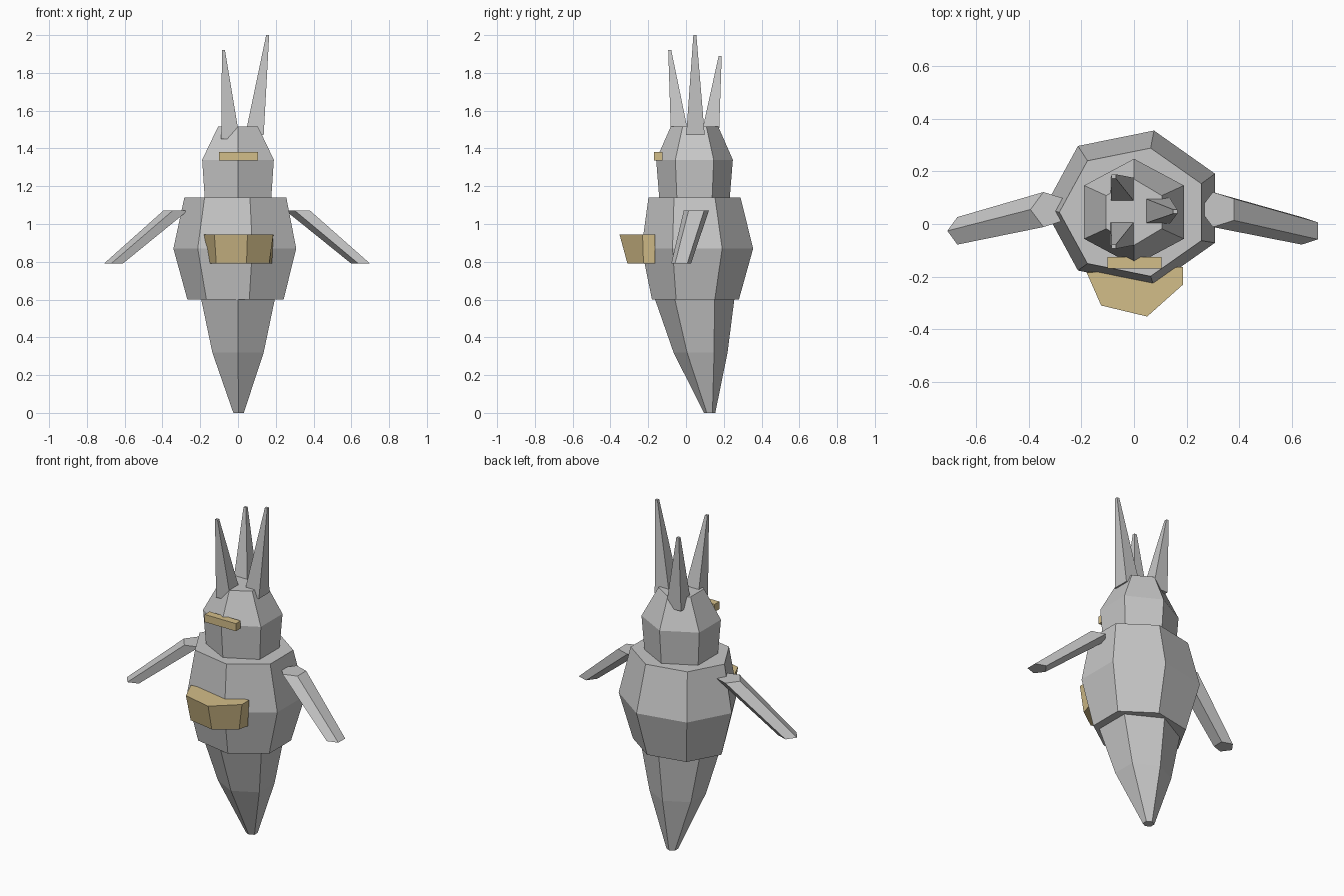
import bpy, bmesh, math

if "Cube" in bpy.data.objects:
    bpy.data.objects.remove(bpy.data.objects["Cube"])


def material(name, rgb):
    m = bpy.data.materials.new(name)
    m.diffuse_color = (*rgb, 1)
    m.use_nodes = True
    m.node_tree.nodes["Principled BSDF"].inputs["Base Color"].default_value = m.diffuse_color
    return m


GREY = material("stone grey", (0.57, 0.57, 0.57))
TAN = material("sand tan", (0.65, 0.51, 0.25))


def loft(name, rings, mat):
    """Join stacked rings of points with flat faces and close both ends."""
    bm = bmesh.new()
    rows = [[bm.verts.new(p) for p in ring] for ring in rings]
    n = len(rows[0])
    for a, b in zip(rows, rows[1:]):
        for i in range(n):
            j = (i + 1) % n
            bm.faces.new((a[i], a[j], b[j], b[i]))
    bm.faces.new(rows[0][::-1])
    bm.faces.new(rows[-1])
    bmesh.ops.recalc_face_normals(bm, faces=bm.faces)
    me = bpy.data.meshes.new(name)
    bm.to_mesh(me)
    bm.free()
    me.materials.append(mat)
    ob = bpy.data.objects.new(name, me)
    bpy.context.collection.objects.link(ob)
    return ob


def ring(n, start, cx, cy, z, rx, ry):
    """Horizontal n-sided ring with its first corner at the start angle."""
    angles = [math.radians(start + 360 * i / n) for i in range(n)]
    return [(cx + rx * math.cos(a), cy + ry * math.sin(a), z) for a in angles]


def square(cx, cy, z, h):
    return [(cx + sx * h, cy + sy * h, z)
            for sx, sy in ((-1, -1), (1, -1), (1, 1), (-1, 1))]


# Seven-sided torso
loft("torso", [ring(7, 180, 0, 0.05, 0.60, 0.268, 0.236),
               ring(7, 180, 0, 0.06, 0.87, 0.342, 0.303),
               ring(7, 180, 0, 0.045, 1.14, 0.284, 0.250)], GREY)

# Six-sided head and the tapering lower body
loft("head", [ring(6, 90, 0, 0.045, 1.13, 0.203, 0.186),
              ring(6, 90, 0, 0.045, 1.34, 0.219, 0.203),
              ring(6, 90, 0, 0.045, 1.515, 0.122, 0.126)], GREY)
loft("tail", [ring(6, 90, 0.003, 0.125, 0.00, 0.032, 0.03),
              ring(6, 90, 0, 0.077, 0.32, 0.157, 0.143),
              ring(6, 90, 0, 0.045, 0.61, 0.227, 0.212)], GREY)

# Crown spikes: base centre, base height, tip centre and height
for name, bx, by, bz, tx, ty, tz in (
        ("front_spike", -0.04, -0.03, 1.45, -0.077, -0.086, 1.92),
        ("side_spike", 0.087, 0.05, 1.47, 0.157, 0.047, 2.0),
        ("rear_spike", -0.04, 0.125, 1.45, -0.077, 0.181, 1.89)):
    loft(name, [square(bx, by, bz, 0.049), square(tx, ty, tz, 0.008)], GREY)

# Sloping five-sided arms with level ends
for name, side in (("left_arm", -1), ("right_arm", 1)):
    loft(name, [ring(5, 180, side * 0.655, -0.026, 0.79, 0.055, 0.055),
                ring(5, 180, side * 0.322, 0.055, 1.072, 0.072, 0.070)], GREY)

# Brow plate across the face
loft("brow_plate", [[(x, y, z) for x, y in ((-0.10, -0.17), (0.105, -0.17),
                                            (0.105, -0.125), (-0.10, -0.125))]
                    for z in (1.335, 1.38)], TAN)

# Flared belt plate on the belly
belt_low = [(-0.15, -0.17), (-0.115, -0.28), (0.045, -0.31), (0.165, -0.225), (0.18, -0.165)]
belt_high = [(-0.18, -0.185), (-0.125, -0.31), (0.05, -0.352), (0.187, -0.23), (0.187, -0.163)]
loft("belt_plate", [[(x, y, 0.79) for x, y in belt_low],
                    [(x, y, 0.945) for x, y in belt_high]], TAN)
